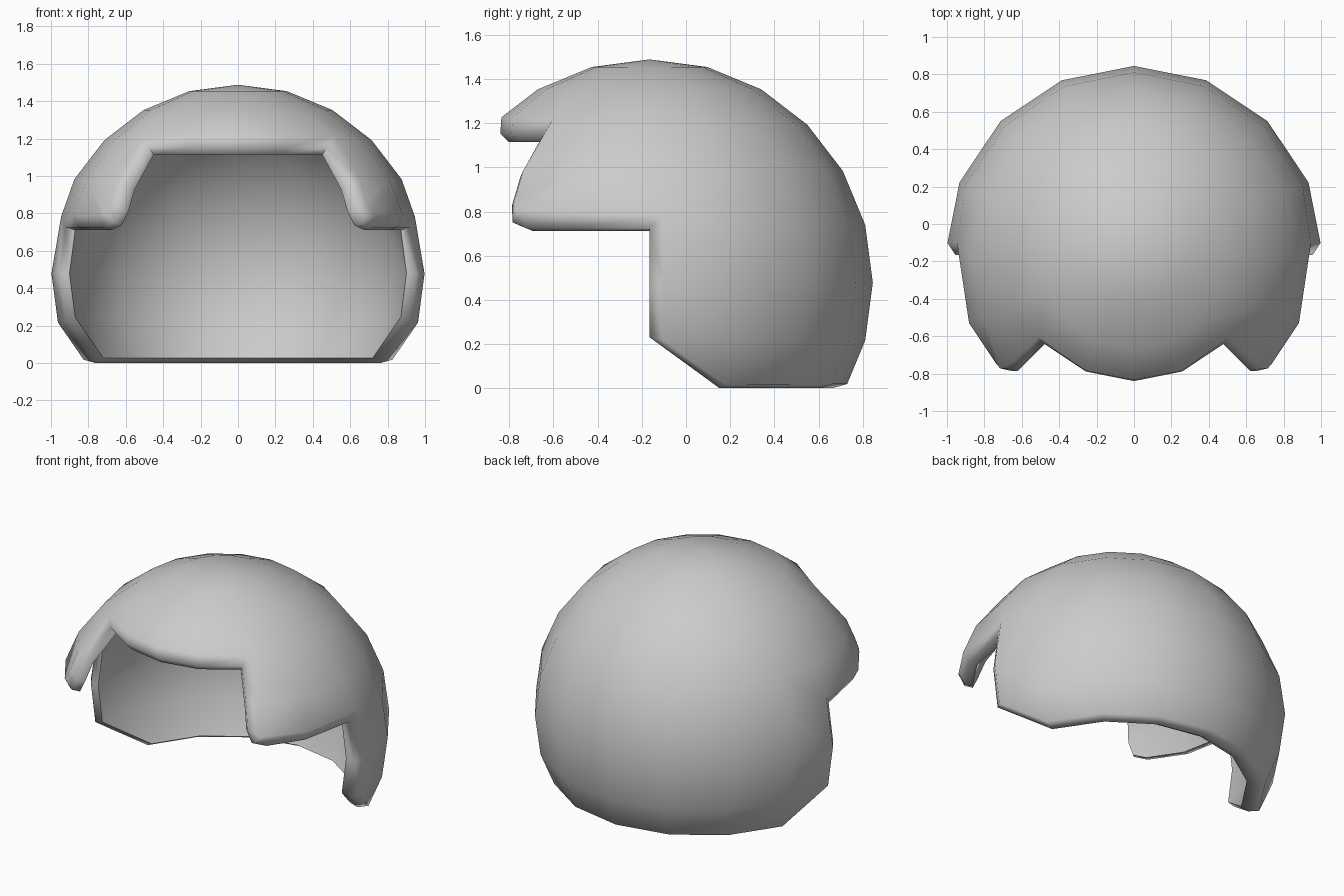
import bpy, bmesh, math
from mathutils import Vector

if "Cube" in bpy.data.objects:
    bpy.data.objects.remove(bpy.data.objects["Cube"])

R, INNER = 1.01, 0.892          # outer radius, inner/outer ratio
CENTRE = Vector((0, -0.165, 0.478))


def polar(p):
    """Angle from the crown and angle away from the front, in degrees."""
    theta = math.degrees(math.acos(max(-1, min(1, p.z / p.length))))
    return theta, math.degrees(math.atan2(abs(p.x), -p.y))


def corner_index(face, theta, az):
    def miss(v):
        t, a = polar(v.co)
        return abs(t - theta) + abs(a - az)
    return min(range(len(face.verts)), key=lambda i: miss(face.verts[i]))


# Outer skin: a sphere with the face opening and the underside removed
bm = bmesh.new()
bmesh.ops.create_uvsphere(bm, u_segments=16, v_segments=12, radius=R)
doomed = []
for f in list(bm.faces):
    t, a = polar(f.calc_center_median())
    vs = list(f.verts)
    if t > 120 or (t > 75 and a < 90) or (t > 45 and a < 45):
        doomed.append(f)
    elif t > 105 and a < 112.5:
        # slanted lower side corner
        vs.pop(corner_index(f, 120, 90))
        bm.faces.new(vs)
        doomed.append(f)
    elif 60 < t < 75 and 45 < a < 67.5:
        # rounded tip of the cheek flap
        k = corner_index(f, 75, 45)
        tip, nxt, far, prv = (vs[(k + i) % 4] for i in range(4))
        p = tip.co + (prv.co - tip.co).normalized() * 0.12
        n = tip.co + (nxt.co - tip.co).normalized() * 0.12
        mid = p * 0.25 + tip.co * 0.5 + n * 0.25
        p, mid, n = (bm.verts.new(c) for c in (p, mid, n))
        bm.faces.new((mid, n, nxt, far))
        bm.faces.new((p, mid, far, prv))
        doomed.append(f)
bmesh.ops.delete(bm, geom=doomed, context='FACES')

# Inner skin and the rim joining the two
border = []
for e in bm.edges:
    if e.is_boundary:
        loop = e.link_loops[0]
        border.append((loop.vert, loop.link_loop_next.vert))
outer_faces = list(bm.faces)
inner = {v: bm.verts.new(v.co * INNER) for v in list(bm.verts)}
for f in outer_faces:
    bm.faces.new([inner[v] for v in reversed(f.verts)])
for a, b in border:
    bm.faces.new((b, a, inner[a], inner[b]))

# Chamfer on the outer rim
rim = [bm.edges.get(pair) for pair in border]
bmesh.ops.bevel(bm, geom=rim, offset=0.055, offset_type='OFFSET', segments=1,
                profile=0.5, affect='EDGES', loop_slide=True)
bmesh.ops.recalc_face_normals(bm, faces=bm.faces)
bmesh.ops.translate(bm, verts=bm.verts, vec=CENTRE)

mesh = bpy.data.meshes.new("helmet_shell")
bm.to_mesh(mesh)
bm.free()
shell = bpy.data.objects.new("helmet_shell", mesh)
bpy.context.collection.objects.link(shell)
bpy.context.view_layer.objects.active = shell
shell.select_set(True)
bpy.ops.object.shade_smooth_by_angle(angle=math.radians(62))

# Large faces dominate the shading, so the rim reads as a tight round edge
weighted = shell.modifiers.new("weighted_normals", 'WEIGHTED_NORMAL')
weighted.keep_sharp = True
